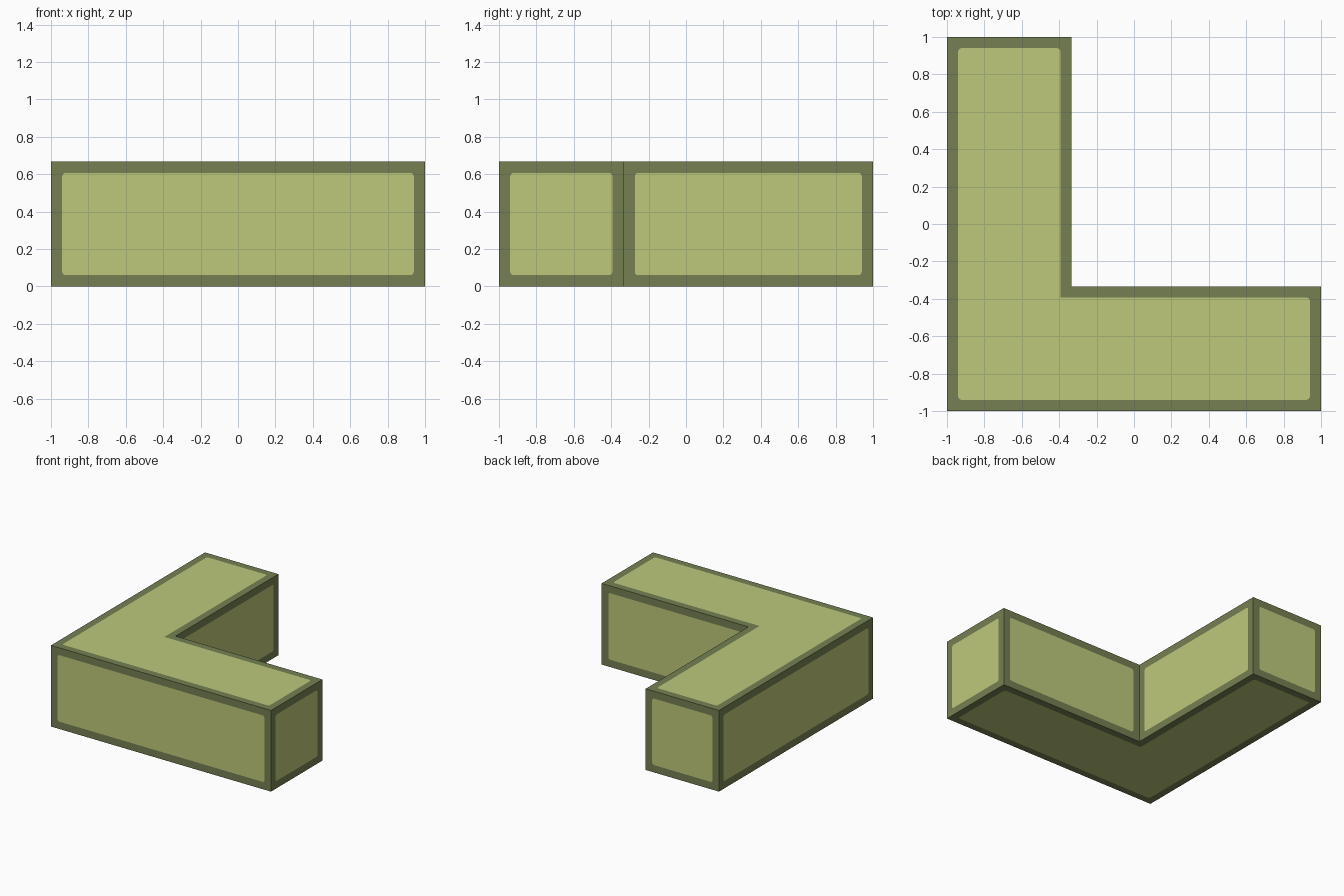
import bpy, bmesh, math
from mathutils import Vector

if "Cube" in bpy.data.objects:
    bpy.data.objects.remove(bpy.data.objects["Cube"])

HEIGHT = 2 / 3
INNER = -1 / 3
BORDER = 0.06
RADIUS = 0.018
STEPS = 4


def material(name, rgb):
    mat = bpy.data.materials.new(name)
    lin = [(c / 255 / 12.92) if c / 255 <= 0.04045 else ((c / 255 + 0.055) / 1.055) ** 2.4 for c in rgb]
    mat.diffuse_color = (*lin, 1.0)
    mat.use_nodes = True
    mat.node_tree.nodes["Principled BSDF"].inputs["Base Color"].default_value = mat.diffuse_color
    return mat


def inset_corner(prev, v, nxt, n):
    """Points of the panel outline at one right-angled corner, rounded if convex."""
    d0, d1 = (prev - v).normalized(), (nxt - v).normalized()
    if (-d0).cross(d1).dot(n) < 0:
        return [v - BORDER * (d0 + d1)]
    centre = v + (BORDER + RADIUS) * (d0 + d1)
    angles = [math.pi / 2 * k / STEPS for k in range(STEPS + 1)]
    return [centre - RADIUS * (d1 * math.cos(a) + d0 * math.sin(a)) for a in angles]


def add_panel(bm, face):
    """Replace a face with a dark border around a light rounded panel."""
    outer = list(face.verts)
    normal = face.normal.copy()
    count = len(outer)
    arcs = []
    for i, v in enumerate(outer):
        pts = inset_corner(outer[i - 1].co, v.co, outer[(i + 1) % count].co, normal)
        arcs.append([bm.verts.new(p) for p in pts])
    bm.faces.remove(face)
    for i in range(count):
        j = (i + 1) % count
        bm.faces.new((outer[i], outer[j], arcs[j][0], arcs[i][-1]))
        if len(arcs[i]) > 1:
            bm.faces.new([outer[i]] + arcs[i][::-1])
    bm.faces.new([v for arc in arcs for v in arc]).material_index = 1


# L-shaped block extruded upwards
bm = bmesh.new()
outline = [(-1, -1), (1, -1), (1, INNER), (INNER, INNER), (INNER, 1), (-1, 1)]
base = bm.faces.new([bm.verts.new((x, y, 0)) for x, y in outline])
ext = bmesh.ops.extrude_face_region(bm, geom=[base], use_keep_orig=True)
top = [g for g in ext["geom"] if isinstance(g, bmesh.types.BMVert)]
bmesh.ops.translate(bm, verts=top, vec=Vector((0, 0, HEIGHT)))
bmesh.ops.recalc_face_normals(bm, faces=bm.faces[:])
bm.normal_update()

# Bordered panel on every side
for f in list(bm.faces):
    add_panel(bm, f)
bm.normal_update()

mesh = bpy.data.meshes.new("corner_block")
bm.to_mesh(mesh)
bm.free()
mesh.materials.append(material("dark olive border", (117, 128, 82)))
mesh.materials.append(material("light olive panel", (190, 201, 123)))
block = bpy.data.objects.new("corner_block", mesh)
bpy.context.collection.objects.link(block)
